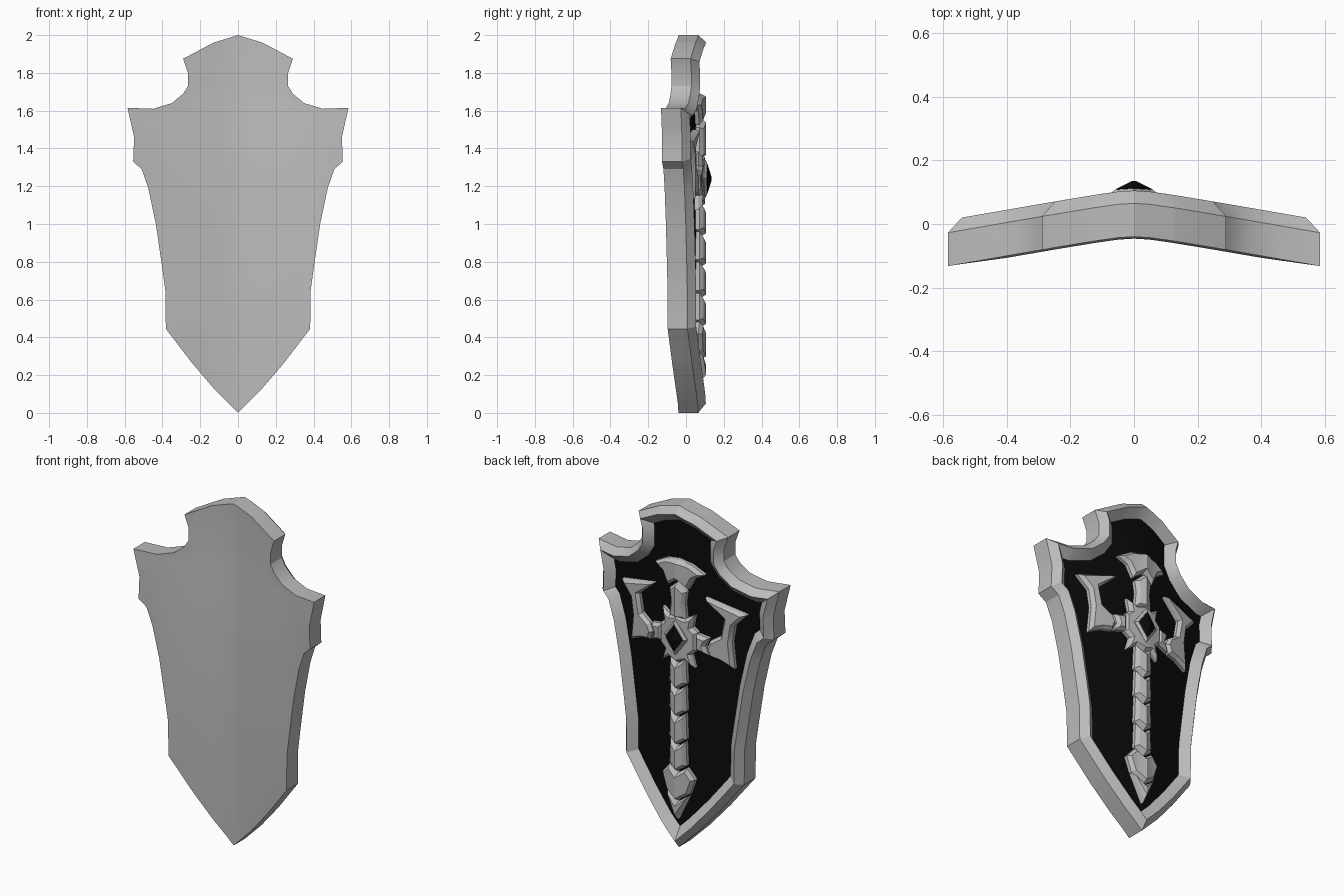
import bpy, bmesh, math
from mathutils import Vector

cube = bpy.data.objects.get("Cube")
if cube:
    bpy.data.objects.remove(cube, do_unlink=True)


def material(name, color):
    m = bpy.data.materials.new(name)
    m.use_nodes = True
    m.diffuse_color = color
    m.node_tree.nodes["Principled BSDF"].inputs["Base Color"].default_value = color
    return m


STEEL = material("steel grey", (0.5, 0.5, 0.5, 1))
BLACK = material("black", (0.003, 0.003, 0.003, 1))


def mirrored(half):
    """Close a +x half outline (running top to bottom) across x = 0."""
    return half + [(-x, z) for x, z in reversed(half) if x > 0]


def inset(pts, d):
    """Move an outline inward by d with mitred corners."""
    p = [Vector(q) for q in pts]
    n = len(p)
    area = sum(p[i - 1].cross(p[i]) for i in range(n))
    s = 1 if area > 0 else -1
    out = []
    for i in range(n):
        a = (p[i] - p[i - 1]).normalized()
        b = (p[(i + 1) % n] - p[i]).normalized()
        na, nb = Vector((-a.y, a.x)) * s, Vector((-b.y, b.x)) * s
        out.append(p[i] + (na + nb) * d / max(1 + na.dot(nb), 0.35))
    return out


def bend(x):
    """Backward sweep of the shield towards its sides."""
    return -0.175 * (math.sqrt(x * x + 0.0036) - 0.06)


def stack(name, pts, rings, cap=STEEL, ridge=0.0, bulge=0.0):
    """Loft inset copies of an outline along y, then bend over the shield."""
    bm = bmesh.new()
    loops = [[bm.verts.new((q[0], y, q[1])) for q in inset(pts, d)] for d, y in rings]
    n = len(pts)
    bm.faces.new(loops[0])
    for lo, hi in zip(loops, loops[1:]):
        for i in range(n):
            j = (i + 1) % n
            bm.faces.new((lo[i], lo[j], hi[j], hi[i]))
    bm.faces.new(loops[-1]).material_index = 1
    cuts = [((c, 0, 0), (1, 0, 0)) for c in (-0.4, -0.25, -0.12, -0.05, 0, 0.05, 0.12, 0.25, 0.4)]
    if bulge:
        cuts += [((0, 0, z), (0, 0, 1)) for z in (0.45, 1.53, 1.59)]
    for co, no in cuts:
        bmesh.ops.bisect_plane(bm, geom=bm.verts[:] + bm.edges[:] + bm.faces[:],
                               dist=1e-5, plane_co=co, plane_no=no)
    front, back = rings[0][1], rings[-1][1]
    for v in bm.verts:
        if abs(v.co.x) < 1e-4 and v.co.y > back - 1e-4:
            v.co.y += ridge
        if v.co.y < front + 1e-4 and abs(v.co.x) < 0.41 and 0.44 < v.co.z < 1.54:
            if not v.is_boundary and all(abs(f.normal.y) > 0.9 or f.normal.length == 0 for f in v.link_faces):
                v.co.y -= bulge
        v.co.y += bend(v.co.x)
    bmesh.ops.recalc_face_normals(bm, faces=bm.faces[:])
    me = bpy.data.meshes.new(name)
    bm.to_mesh(me)
    bm.free()
    me.materials.append(STEEL)
    me.materials.append(cap)
    ob = bpy.data.objects.new(name, me)
    bpy.context.collection.objects.link(ob)
    bpy.ops.object.select_all(action="DESELECT")
    ob.select_set(True)
    bpy.context.view_layer.objects.active = ob
    bpy.ops.object.shade_smooth_by_angle(angle=math.radians(25))
    return ob


# Shield body: plain front, raised bevelled rim and black recessed panel
outline = mirrored([
    (0, 2), (0.13, 1.96), (0.29, 1.875), (0.265, 1.8), (0.265, 1.73), (0.29, 1.69),
    (0.35, 1.64), (0.45, 1.61), (0.585, 1.615), (0.55, 1.46), (0.555, 1.33),
    (0.51, 1.29), (0.475, 1.19), (0.435, 1), (0.4, 0.76), (0.385, 0.65),
    (0.382, 0.445), (0.24, 0.26), (0.12, 0.12), (0, 0)])
stack("shield_body", outline, [(0, -0.04), (0, 0.065), (0.035, 0.105), (0.085, 0.055)],
      cap=BLACK, bulge=0.006)

# Emblem pieces share one bevelled profile
EMBLEM = [(0, 0.045), (0, 0.075), (0.016, 0.095)]


def emblem(name, half, ridge=0.012):
    stack(name, mirrored(half), EMBLEM, ridge=ridge)


emblem("emblem_crown", [(0, 1.69), (0.08, 1.675), (0.16, 1.63), (0.1, 1.595),
                        (0.065, 1.525), (0, 1.57)])
emblem("emblem_upper_shaft", [(0, 1.56), (0.055, 1.51), (0.045, 1.44), (0.055, 1.35), (0, 1.35)])
emblem("emblem_center", [(0, 1.37), (0.05, 1.355), (0.105, 1.385), (0.09, 1.31), (0.12, 1.285),
                         (0.12, 1.18), (0.085, 1.15), (0.105, 1.075), (0.052, 1.11), (0, 1.09)], 0.006)

# Shaft of chevron segments, ending in an arrowhead
levels = [1.12, 0.96, 0.8, 0.635, 0.48]
for i, (top, low) in enumerate(zip(levels, levels[1:])):
    emblem(f"emblem_shaft_segment_{i + 1}", [(0, top - 0.04), (0.05, top), (0.056, low + 0.012),
                                             (0, low - 0.028)])
emblem("emblem_arrow_collar", [(0, 0.44), (0.055, 0.48), (0.105, 0.42), (0.075, 0.33), (0, 0.28)])
emblem("emblem_arrow_tip", [(0, 0.272), (0.072, 0.322), (0, 0.165)])

# Side arms with a connecting link and a flared blade
link = [(0.11, 1.28), (0.185, 1.265), (0.165, 1.215), (0.185, 1.165), (0.11, 1.185)]
blade = [(0.195, 1.255), (0.255, 1.295), (0.275, 1.4), (0.163, 1.5), (0.405, 1.445),
         (0.335, 1.37), (0.32, 1.27), (0.335, 1.115), (0.255, 1.15), (0.195, 1.16), (0.175, 1.21)]
for side, s in (("left", 1), ("right", -1)):
    stack(f"emblem_link_{side}", [(s * x, z) for x, z in link], EMBLEM)
    stack(f"emblem_blade_{side}", [(s * x, z) for x, z in blade], EMBLEM)

# Black gem in a raised diamond setting
diamond = mirrored([(0, 1.345), (0.075, 1.24), (0, 1.135)])
stack("gem_setting", diamond, [(0, 0.08), (0, 0.1), (0.012, 0.112)])
gem = stack("gem", diamond, [(0.014, 0.1), (0.016, 0.114), (0.055, 0.135)], cap=BLACK)
gem.data.materials[0] = BLACK
